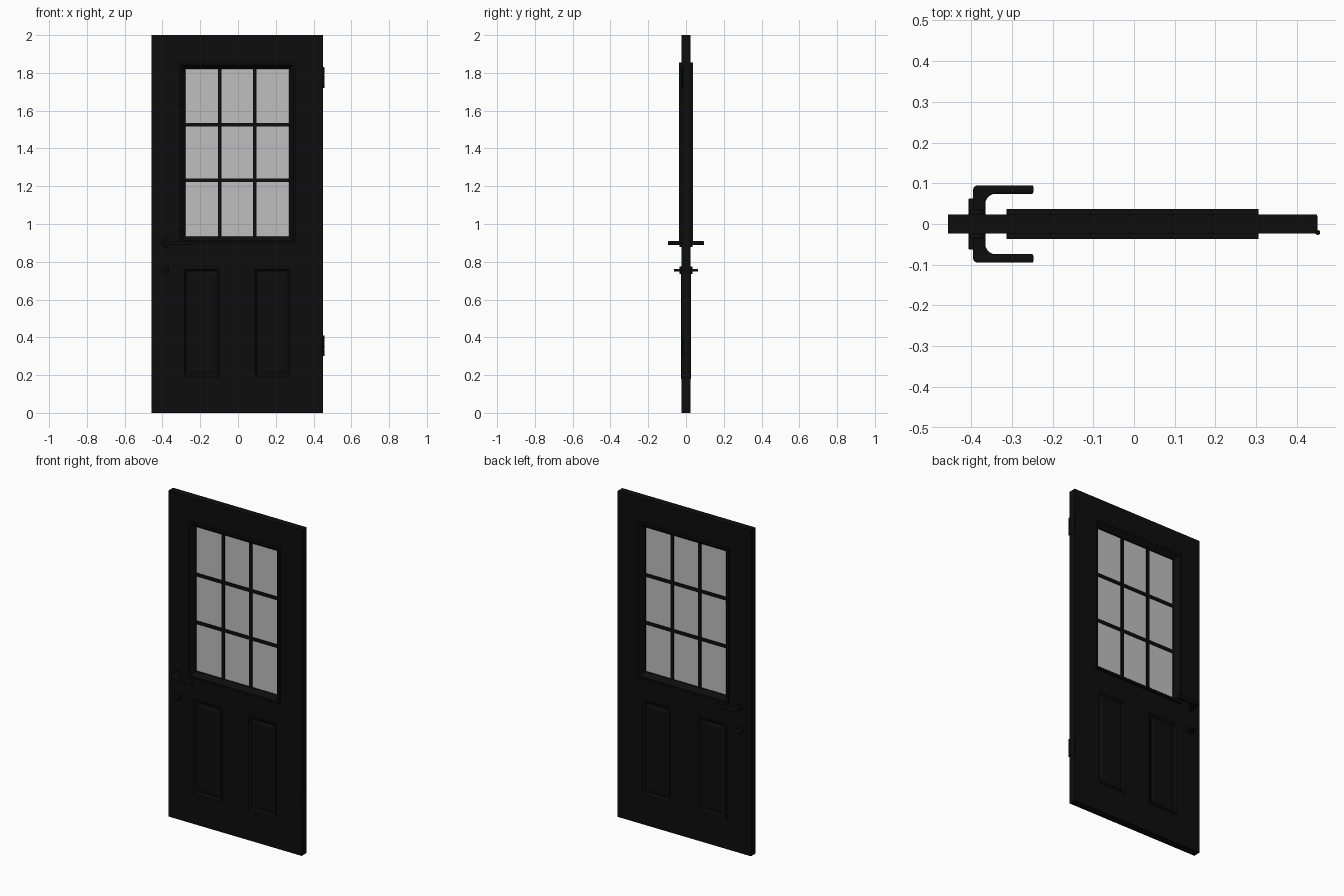
import bpy, bmesh, math
from mathutils import Matrix

cube = bpy.data.objects.get("Cube")
if cube:
    bpy.data.objects.remove(cube, do_unlink=True)


def material(name, rgb):
    m = bpy.data.materials.new(name)
    m.use_nodes = True
    m.diffuse_color = (*rgb, 1)
    m.node_tree.nodes["Principled BSDF"].inputs["Base Color"].default_value = (*rgb, 1)
    return m


BLACK = material("black paint", (0.004, 0.004, 0.004))
GLASS = material("pale grey glass", (0.52, 0.52, 0.52))
CX = -0.004   # centre line of the door leaf


def finish(name, bm, mat, bevel=0, smooth=False):
    bmesh.ops.recalc_face_normals(bm, faces=bm.faces)
    mesh = bpy.data.meshes.new(name)
    bm.to_mesh(mesh)
    bm.free()
    mesh.materials.append(mat)
    ob = bpy.data.objects.new(name, mesh)
    bpy.context.collection.objects.link(ob)
    if bevel:
        mod = ob.modifiers.new("soft edges", "BEVEL")
        mod.width, mod.segments = bevel, 2
    if smooth:
        bpy.ops.object.select_all(action="DESELECT")
        ob.select_set(True)
        bpy.context.view_layer.objects.active = ob
        bpy.ops.object.shade_smooth_by_angle()
    return ob


def add_box(bm, x0, x1, y0, y1, z0, z1):
    size = Matrix.Diagonal((x1 - x0, y1 - y0, z1 - z0, 1))
    mid = Matrix.Translation(((x0 + x1) / 2, (y0 + y1) / 2, (z0 + z1) / 2))
    bmesh.ops.create_cube(bm, size=1, matrix=mid @ size)


def box(name, *bounds, mat=BLACK, bevel=0):
    bm = bmesh.new()
    add_box(bm, *bounds)
    return finish(name, bm, mat, bevel)


def add_cylinder(bm, radius, depth, matrix, sides=20):
    bmesh.ops.create_cone(bm, cap_ends=True, segments=sides, radius1=radius,
                          radius2=radius, depth=depth, matrix=matrix)


def mitred(name, x0, x1, z0, z1, profile, capped):
    """Sweep (inset, y) steps round a rectangle, as a ring or a capped panel."""
    bm = bmesh.new()
    loops = []
    for i, y in profile:
        corners = ((x0 + i, z0 + i), (x1 - i, z0 + i), (x1 - i, z1 - i), (x0 + i, z1 - i))
        loops.append([bm.verts.new((x, y, z)) for x, z in corners])
    pairs = list(zip(loops, loops[1:]))
    if capped:
        bm.faces.new(loops[0])
        bm.faces.new(loops[-1])
    else:
        pairs.append((loops[-1], loops[0]))
    for a, b in pairs:
        for k in range(4):
            n = (k + 1) % 4
            bm.faces.new((a[k], a[n], b[n], b[k]))
    return finish(name, bm, BLACK)


def both_sides(half):
    return half + [(i, -y) for i, y in reversed(half)]


# Door leaf with openings for the window and the two lower panels
WIN = (CX - 0.309, CX + 0.309, 0.90, 1.855)
PANELS = {"right": (CX - 0.29, CX - 0.085, 0.18, 0.77),
          "left": (CX + 0.085, CX + 0.29, 0.18, 0.77)}
leaf = box("door_leaf", -0.457, 0.449, -0.023, 0.023, 0, 2)
bm = bmesh.new()
for x0, x1, z0, z1 in (WIN, *PANELS.values()):
    add_box(bm, x0 + 0.004, x1 - 0.004, -0.1, 0.1, z0 + 0.004, z1 - 0.004)
cutter = finish("opening_cutter", bm, BLACK)
cutter.hide_render = True
cutter.hide_viewport = True
cut = leaf.modifiers.new("openings", "BOOLEAN")
cut.operation, cut.solver, cut.object = "DIFFERENCE", "EXACT", cutter
bpy.context.view_layer.objects.active = leaf
bpy.ops.object.modifier_apply(modifier=cut.name)
bpy.data.objects.remove(cutter, do_unlink=True)

# Raised window trim, sloping in to the glass on both faces
mitred("window_trim", *WIN,
       both_sides([(0, -0.037), (0.012, -0.037), (0.034, -0.01)]), False)

# Lower panels with a moulded edge and a raised field
for side, rect in PANELS.items():
    mitred(side + "_lower_panel", *rect,
           both_sides([(0.042, -0.02), (0.028, -0.015), (0.02, -0.015),
                       (0.01, -0.026), (0, -0.026)]), True)

# Glass sheet and glazing bars
gx0, gx1, gz0, gz1 = CX - 0.28, CX + 0.28, 0.93, 1.825
box("window_glass", gx0, gx1, -0.002, 0.002, gz0, gz1, mat=GLASS)
for i, x in enumerate((CX - 0.093, CX + 0.093)):
    box(f"upright_glazing_bar_{i + 1}", x - 0.01, x + 0.01, -0.008, 0.008, gz0, gz1)
for i, z in enumerate((1.232, 1.525)):
    box(f"cross_glazing_bar_{i + 1}", gx0, gx1, -0.0075, 0.0075, z - 0.01, z + 0.01)

# Lever handle and lock turn on each face
for side, s in (("front", -1), ("back", 1)):
    turn = Matrix.Rotation(math.pi / 2, 4, "X")

    outline = [(-0.395, 0.024), (-0.395, 0.088), (-0.388, 0.095), (-0.247, 0.095), (-0.247, 0.074)]
    for k in range(7):
        a = math.pi / 2 * (1 + k / 6)
        outline.append((-0.34 + 0.025 * math.cos(a), 0.049 + 0.025 * math.sin(a)))
    outline.append((-0.365, 0.024))
    bm = bmesh.new()
    face = bm.faces.new([bm.verts.new((x, s * y, 0.888)) for x, y in outline])
    ext = bmesh.ops.extrude_face_region(bm, geom=[face])
    for v in ext["geom"]:
        if isinstance(v, bmesh.types.BMVert):
            v.co.z += 0.022
    finish(side + "_lever_handle", bm, BLACK, 0.004, True)

    for part, z, r in (("handle_rose", 0.899, 0.02), ("lock_rose", 0.755, 0.021)):
        bm = bmesh.new()
        add_cylinder(bm, r, 0.013, Matrix.Translation((-0.385, s * 0.0285, z)) @ turn, 24)
        finish(f"{side}_{part}", bm, BLACK, 0.002, True)
    y0, y1 = sorted((s * 0.03, s * 0.063))
    box(side + "_lock_turn", -0.406, -0.364, y0, y1, 0.748, 0.762, bevel=0.003)

# Hinges on the left edge: a thin leaf and three knuckles
for name, z in (("lower", 0.355), ("upper", 1.775)):
    box(name + "_hinge_leaf", 0.447, 0.4505, -0.021, 0.02, z - 0.055, z + 0.055)
    bm = bmesh.new()
    for k in (-1, 0, 1):
        add_cylinder(bm, 0.006, 0.035, Matrix.Translation((0.451, -0.021, z + k * 0.037)), 12)
    add_cylinder(bm, 0.004, 0.11, Matrix.Translation((0.451, -0.021, z)), 12)
    finish(name + "_hinge_knuckles", bm, BLACK, 0, True)
